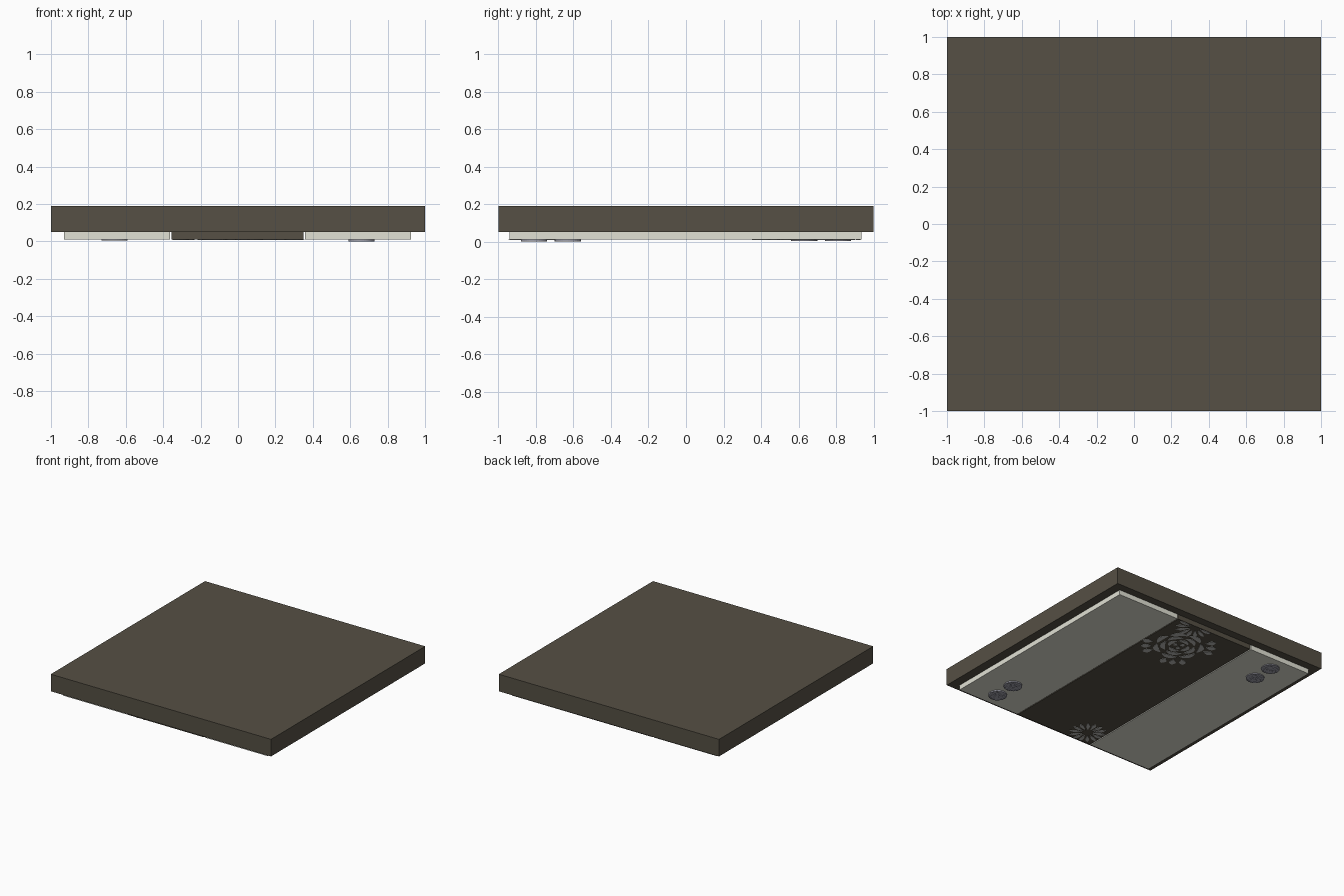
import bpy, bmesh
from math import sin, cos, pi, tau
from mathutils import Vector

if "Cube" in bpy.data.objects:
    bpy.data.objects.remove(bpy.data.objects["Cube"])


def material(name, rgb):
    m = bpy.data.materials.new(name)
    m.diffuse_color = (*rgb, 1)
    m.use_nodes = True
    m.node_tree.nodes["Principled BSDF"].inputs["Base Color"].default_value = m.diffuse_color
    return m


DARK = material("dark_wood", (0.092, 0.08, 0.058))
CREAM = material("cream_paper", (0.75, 0.75, 0.66))
GREY = material("grey_inlay", (0.5, 0.5, 0.48))
SLATE = material("slate_disc", (0.36, 0.36, 0.42))


def finish(name, bm, mat):
    bmesh.ops.recalc_face_normals(bm, faces=bm.faces)
    me = bpy.data.meshes.new(name)
    bm.to_mesh(me)
    bm.free()
    me.materials.append(mat)
    ob = bpy.data.objects.new(name, me)
    bpy.context.collection.objects.link(ob)
    return ob


def box(name, x0, x1, y0, y1, z0, z1, mat):
    bm = bmesh.new()
    bmesh.ops.create_cube(bm, size=1)
    for v in bm.verts:
        v.co = Vector((x0 + (v.co.x + .5) * (x1 - x0),
                       y0 + (v.co.y + .5) * (y1 - y0),
                       z0 + (v.co.z + .5) * (z1 - z0)))
    return finish(name, bm, mat)


def prism(bm, pts, z0, z1):
    """Extrude a flat outline between two heights."""
    face = bm.faces.new([bm.verts.new((x, y, z0)) for x, y in pts])
    new = bmesh.ops.extrude_face_region(bm, geom=[face])["geom"]
    for v in new:
        if isinstance(v, bmesh.types.BMVert):
            v.co.z = z1


def petal(bm, cx, cy, a, r0, r1, w, z0, z1, n=6):
    """Teardrop pointing outwards along angle a."""
    side = []
    for i in range(1, n):
        t = i / n
        side.append((r0 + (r1 - r0) * t, w * sin(pi * t ** 1.3)))
    loop = [(r0, 0)] + side + [(r1, 0)] + [(r, -h) for r, h in reversed(side)]
    prism(bm, [(cx + r * cos(a) - h * sin(a), cy + r * sin(a) + h * cos(a))
               for r, h in loop], z0, z1)


def arc_petal(bm, cx, cy, a, span, r, thick, z0, z1, n=8):
    """Curved crescent, as in a folded blossom."""
    ang = [a + span * (i / n - .5) for i in range(n + 1)]
    outer = [(r + thick * sin(pi * i / n), t) for i, t in enumerate(ang)]
    inner = [(r - .012 * sin(pi * i / n), t) for i, t in enumerate(ang)][1:-1]
    prism(bm, [(cx + q * cos(t), cy + q * sin(t))
               for q, t in outer + inner[::-1]], z0, z1)


def clip(bm, co, no):
    bmesh.ops.bisect_plane(bm, geom=bm.verts[:] + bm.edges[:] + bm.faces[:],
                           plane_co=co, plane_no=no, clear_outer=True)
    bmesh.ops.holes_fill(bm, edges=[e for e in bm.edges if e.is_boundary])


# Main slab, light side panels and dark centre strip underneath
box("top_slab", -1, 1, -1, 1, .05, .19, DARK)
box("left_panel", -.93, -.363, -.94, .935, .01, .05, CREAM)
box("right_panel", .357, .925, -.94, .935, .01, .05, CREAM)
box("centre_strip", -.355, .35, -.94, .935, .01, .05, DARK)

Z0, Z1 = .007, .01


# Daisy inlays, trimmed by the strip edges
def daisy(name, cx, cy, r, co, no):
    bm = bmesh.new()
    for i in range(14):
        petal(bm, cx, cy, tau * i / 14, r * .3, r, r * .1, Z0, Z1)
    clip(bm, co, no)
    finish(name, bm, GREY)


daisy("small_daisy", -.225, -.81, .14, (-.35, 0, 0), (-1, 0, 0))
daisy("half_daisy", .17, .92, .15, (0, .93, 0), (0, 1, 0))

# Large blossom: rings of crescents around a bud, with leaves
bm = bmesh.new()
cx, cy = .09, .63
for i in range(3):
    petal(bm, cx, cy, tau * i / 3, .008, .05, .016, Z0, Z1)
for k, (r, count, thick) in enumerate([(.07, 4, .022), (.115, 5, .026),
                                       (.165, 7, .03)]):
    for i in range(count):
        a = tau * (i + .5 * k) / count
        arc_petal(bm, cx, cy, a, tau / count * .9, r, thick, Z0, Z1)
for group in (2.6, 4.2, 5.6):
    for j in (-1, 0, 1):
        petal(bm, cx, cy, group + .3 * j, .205, .285, .026, Z0, Z1)
finish("large_blossom", bm, GREY)


# Round handle discs with an embossed rim and rosette
def handle_disc(name, x, y, z):
    bm = bmesh.new()
    circle = [(x + .07 * cos(tau * i / 32), y + .07 * sin(tau * i / 32))
              for i in range(32)]
    prism(bm, circle, z + .002, .01)
    for i in range(16):
        a0, a1 = tau * i / 16, tau * (i + 1) / 16
        prism(bm, [(x + r * cos(a), y + r * sin(a)) for r, a in
                   ((.06, a0), (.07, a0), (.07, a1), (.06, a1))], z, z + .002)
    for i in range(8):
        petal(bm, x, y, tau * i / 8, .012, .054, .012, z, z + .002)
    finish(name, bm, SLATE)


for i, y in enumerate((.63, .81)):
    handle_disc(f"right_handle_disc_{i}", .66, -y, 0)
    handle_disc(f"left_handle_disc_{i}", -.66, y, .004)
